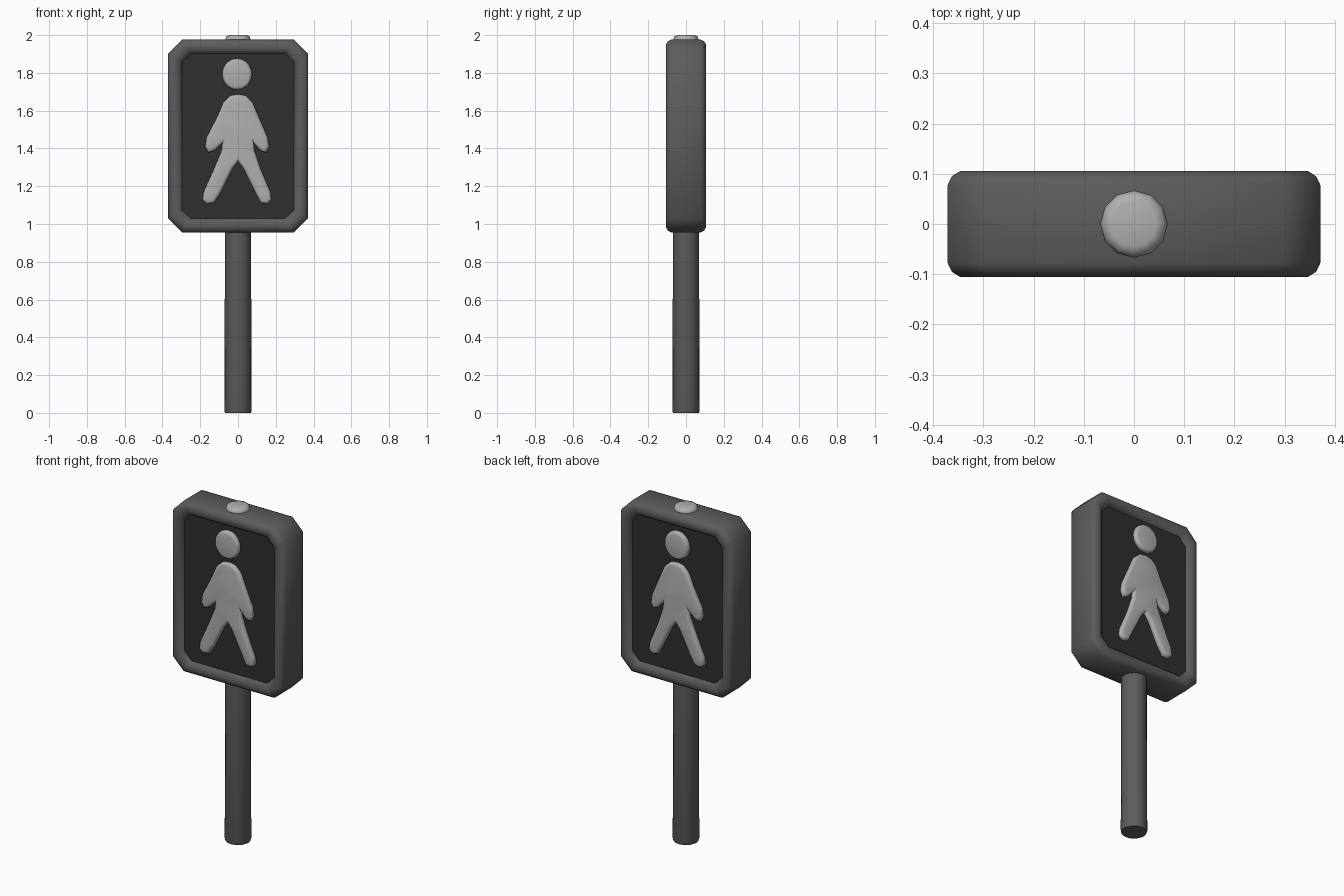
import bpy, bmesh, math
from mathutils import Matrix

if "Cube" in bpy.data.objects:
    bpy.data.objects.remove(bpy.data.objects["Cube"])


def material(name, v):
    m = bpy.data.materials.new(name)
    m.diffuse_color = (v, v, v, 1)
    m.use_nodes = True
    m.node_tree.nodes["Principled BSDF"].inputs["Base Color"].default_value = m.diffuse_color
    return m


HOUSING = material("dark_grey", 0.108)
PANEL = material("charcoal", 0.029)
LIGHT = material("light_grey", 0.43)
ZC, HW, HH, CH = 1.466, 0.371, 0.51, 0.074


def add(name, bm, mat, angle=40):
    bmesh.ops.recalc_face_normals(bm, faces=bm.faces[:])
    me = bpy.data.meshes.new(name)
    bm.to_mesh(me)
    bm.free()
    me.materials.append(mat)
    ob = bpy.data.objects.new(name, me)
    bpy.context.collection.objects.link(ob)
    bpy.ops.object.select_all(action='DESELECT')
    ob.select_set(True)
    bpy.context.view_layer.objects.active = ob
    bpy.ops.object.shade_smooth_by_angle(angle=math.radians(angle))
    return ob


def octagon(bm, d, y):
    """Chamfered rectangle inset by d at depth y."""
    w, h, c = HW - d, HH - d, CH - 0.35 * d
    pts = [(w, h - c), (w - c, h), (c - w, h), (-w, h - c),
           (-w, c - h), (c - w, -h), (w - c, -h), (w, c - h)]
    return [bm.verts.new((x, y, ZC + z)) for x, z in pts]


def loft(bm, rings):
    for a, b in zip(rings, rings[1:]):
        n = len(a)
        for i in range(n):
            bm.faces.new((a[i], a[(i + 1) % n], b[(i + 1) % n], b[i]))


# Housing: rounded frame swept around the chamfered outline
half = [(0.076, -0.075), (0.068, -0.091), (0.056, -0.101), (0.040, -0.106),
        (0.024, -0.105), (0.008, -0.095), (0.0, -0.078)]
profile = half + [(d, -y) for d, y in reversed(half)]
bm = bmesh.new()
loft(bm, [octagon(bm, d, y) for d, y in profile])
add("housing", bm, HOUSING, 50)

# Recessed panels on both faces
for side, s in (("front", -1), ("back", 1)):
    bm = bmesh.new()
    f = bm.faces.new(octagon(bm, 0.073, s * 0.08))
    f.normal_update()
    if f.normal.y * s < 0:
        f.normal_flip()
    me = bpy.data.meshes.new(side + "_panel")
    bm.to_mesh(me)
    bm.free()
    me.materials.append(PANEL)
    bpy.context.collection.objects.link(bpy.data.objects.new(side + "_panel", me))


# Post and cap
def turned(name, rings, sides, mat, angle):
    bm = bmesh.new()
    loops = [[bm.verts.new((r * math.cos(2 * math.pi * i / sides),
                            r * math.sin(2 * math.pi * i / sides), z))
              for i in range(sides)] for r, z in rings]
    loft(bm, loops)
    bm.faces.new(loops[0])
    bm.faces.new(loops[-1])
    add(name, bm, mat, angle)


turned("post", [(0.069, 0), (0.072, 0.012), (0.069, 0.97)], 20, HOUSING, 40)
turned("top_cap", [(0.068, 1.965), (0.066, 1.98), (0.060, 1.995), (0.045, 2.0)],
       12, LIGHT, 75)

# Walking figure: right half outline from neck to crotch, then the left half
right = [(0.0, 1.685), (0.04, 1.678), (0.075, 1.645), (0.107, 1.57), (0.155, 1.46),
         (0.163, 1.41), (0.148, 1.38), (0.118, 1.39), (0.08, 1.435),
         (0.085, 1.39), (0.115, 1.30), (0.170, 1.17), (0.176, 1.13), (0.155, 1.108),
         (0.12, 1.114), (0.095, 1.165), (0.03, 1.295), (0.0, 1.335)]
# The left arm and foot reach slightly further out
left = [(-x * (1.06 if x > 0.11 else 1), z) for x, z in right[-2:0:-1]]
body = right + left
head = [(0.077 * math.cos(math.pi * i / 10) - 0.005,
         1.793 + 0.081 * math.sin(math.pi * i / 10)) for i in range(20)]


def relief(name, outline, s):
    """Extruded outline with soft bevelled edges."""
    cu = bpy.data.curves.new(name, 'CURVE')
    cu.dimensions = '2D'
    cu.fill_mode = 'BOTH'
    cu.extrude, cu.bevel_depth, cu.bevel_resolution, cu.offset = 0.004, 0.016, 2, -0.014
    sp = cu.splines.new('POLY')
    sp.points.add(len(outline) - 1)
    for p, (x, z) in zip(sp.points, outline):
        p.co = (x, z, 0, 1)
    sp.use_cyclic_u = True
    tmp = bpy.data.objects.new(name + "_outline", cu)
    bpy.context.collection.objects.link(tmp)
    dg = bpy.context.evaluated_depsgraph_get()
    bm = bmesh.new()
    bm.from_mesh(tmp.evaluated_get(dg).to_mesh())
    bpy.data.objects.remove(tmp)
    bmesh.ops.remove_doubles(bm, verts=bm.verts[:], dist=0.0005)
    bm.transform(Matrix.Translation((0, s * 0.086, 0)) @ Matrix.Rotation(math.pi / 2, 4, 'X'))
    add(name, bm, LIGHT, 60)


for side, s in (("front", -1), ("back", 1)):
    relief(side + "_figure_body", body, s)
    relief(side + "_figure_head", head, s)
